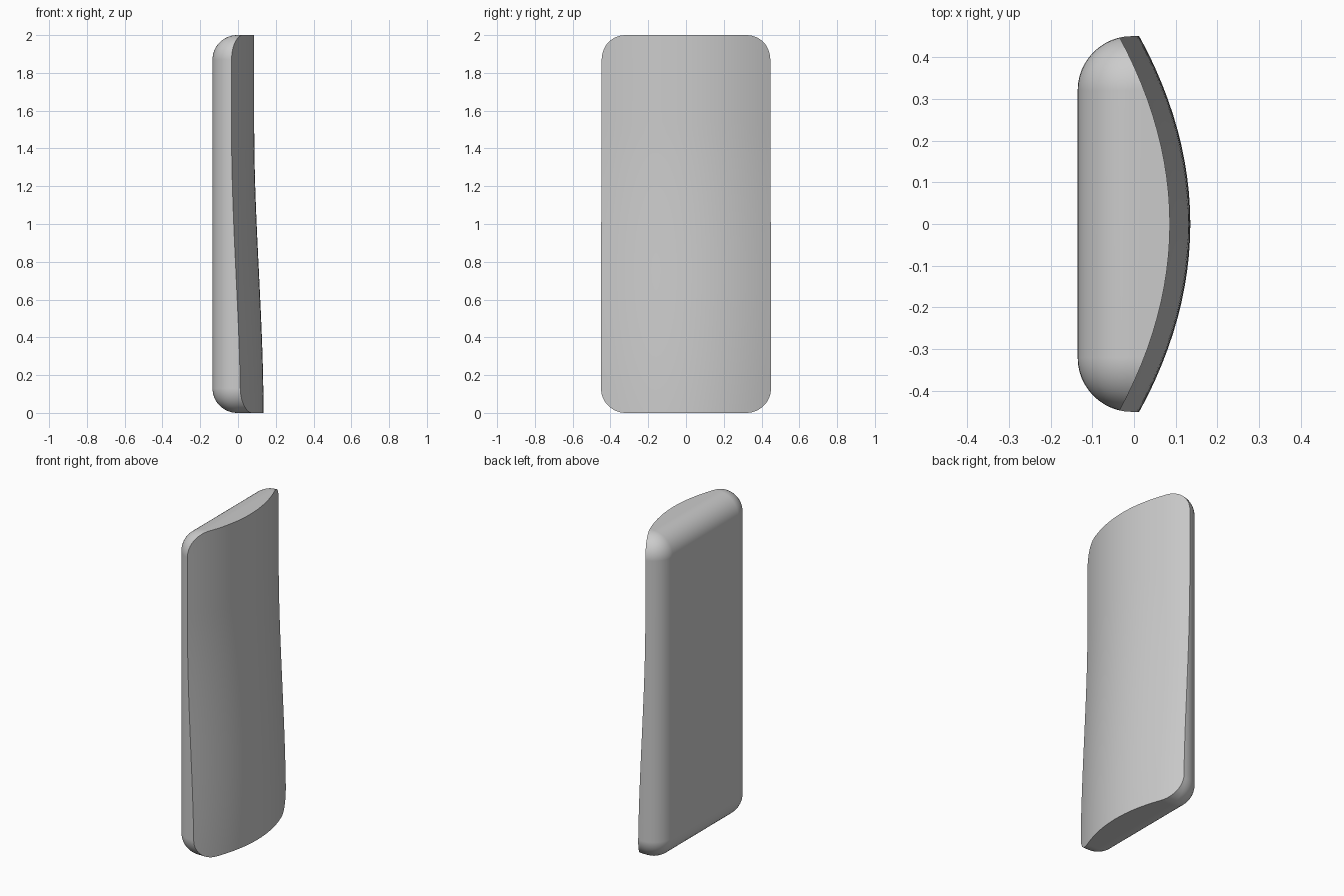
import bpy
import bmesh
from mathutils import Vector

if "Cube" in bpy.data.objects:
    bpy.data.objects.remove(bpy.data.objects["Cube"])

BACK, HALF_W, HEIGHT, RADIUS = -0.135, 0.45, 2.0, 0.13


def front_x(y, z):
    """Depth of the bowed front, which swells towards the bottom."""
    t = min(max((1.5 - z) / 1.5, 0), 1)
    swell = 0.086 + 0.049 * t * t * (3 - 2 * t)
    return swell - 0.122 * (y / HALF_W) ** 2


def make_object(name, bm):
    bmesh.ops.recalc_face_normals(bm, faces=bm.faces)
    mesh = bpy.data.meshes.new(name)
    bm.to_mesh(mesh)
    bm.free()
    obj = bpy.data.objects.new(name, mesh)
    bpy.context.collection.objects.link(obj)
    return obj


# Rounded slab, deeper than needed so that only the back stays rounded
bm = bmesh.new()
bmesh.ops.create_cube(bm, size=1)
for v in bm.verts:
    v.co = Vector((BACK + (v.co.x + 0.5), v.co.y * 2 * HALF_W, (v.co.z + 0.5) * HEIGHT))
bmesh.ops.bevel(bm, geom=bm.edges[:], offset=RADIUS, segments=12,
                profile=0.5, affect='EDGES', clamp_overlap=True)
slab = make_object("curved_slab", bm)

# Cutter whose near side is the bowed front surface
bm = bmesh.new()
bmesh.ops.create_grid(bm, x_segments=32, y_segments=40, size=1)
for v in bm.verts:
    y, z = v.co.x * 0.6, 1 + v.co.y * 1.2
    v.co = Vector((front_x(y, z), y, z))
ext = bmesh.ops.extrude_face_region(bm, geom=bm.faces[:], use_keep_orig=True)
for v in ext["geom"]:
    if isinstance(v, bmesh.types.BMVert):
        v.co.x = 1.5
cutter = make_object("front_cutter", bm)
cutter.hide_render = True

# Cut the front, then drop the cutter
cut = slab.modifiers.new("front_cut", 'BOOLEAN')
cut.operation = 'DIFFERENCE'
cut.solver = 'EXACT'
cut.object = cutter
bpy.ops.object.select_all(action='DESELECT')
slab.select_set(True)
bpy.context.view_layer.objects.active = slab
bpy.ops.object.modifier_apply(modifier=cut.name)
bpy.data.objects.remove(cutter)

# Smooth surfaces with a crisp front rim
bpy.ops.object.shade_smooth_by_angle(angle=0.5)
weighted = slab.modifiers.new("even_shading", 'WEIGHTED_NORMAL')
weighted.keep_sharp = True

# Single grey finish
grey = bpy.data.materials.new("plain_grey")
grey.use_nodes = True
colour = (0.6, 0.6, 0.6, 1)
grey.diffuse_color = colour
grey.node_tree.nodes["Principled BSDF"].inputs["Base Color"].default_value = colour
slab.data.materials.clear()
slab.data.materials.append(grey)
